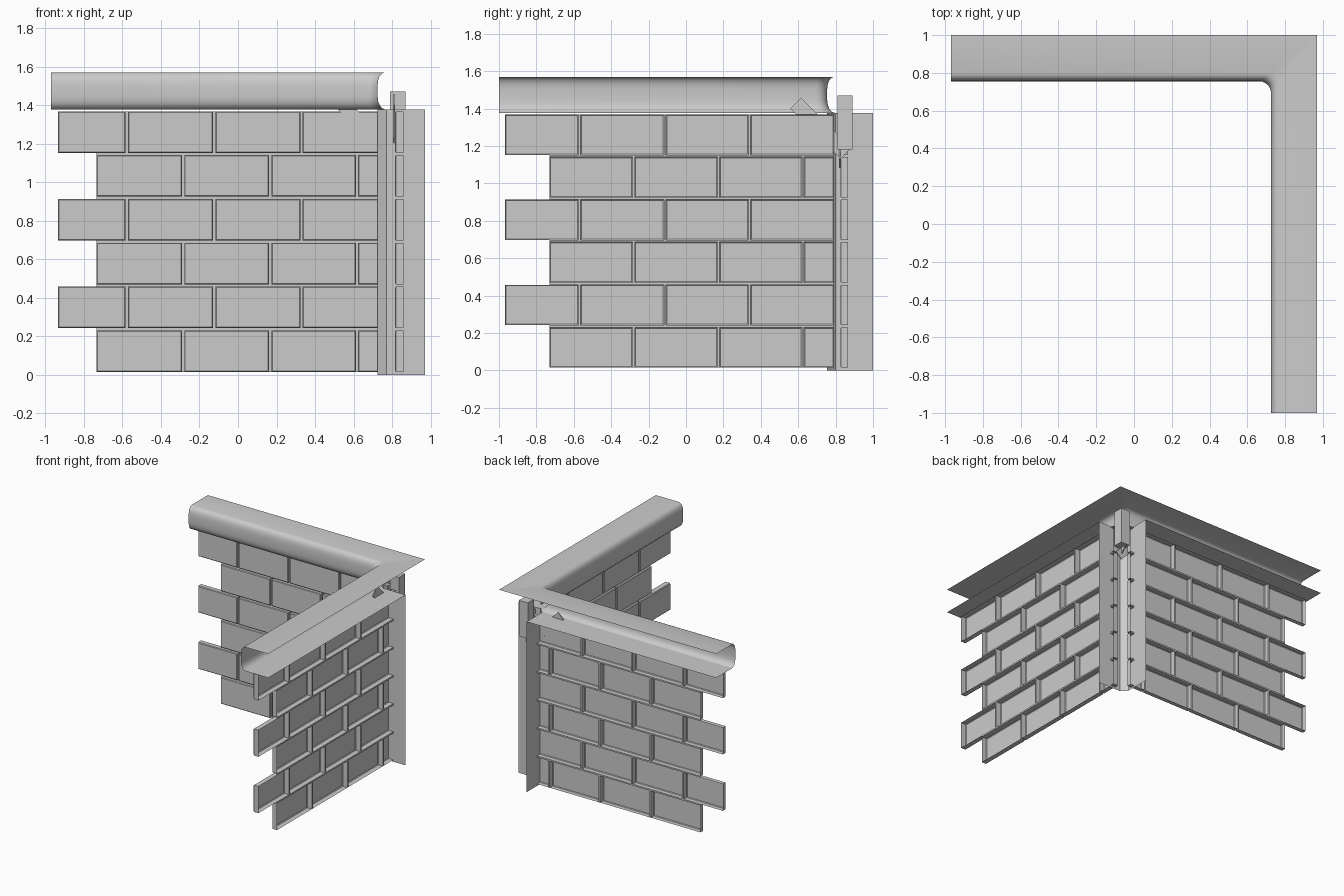
import bpy, math
from mathutils import Vector

if "Cube" in bpy.data.objects:
    bpy.data.objects.remove(bpy.data.objects["Cube"])


def mesh(name, verts, faces, smooth=False):
    me = bpy.data.meshes.new(name)
    me.from_pydata([tuple(v) for v in verts], [], faces)
    me.validate()
    ob = bpy.data.objects.new(name, me)
    bpy.context.collection.objects.link(ob)
    if smooth:
        bpy.context.view_layer.objects.active = ob
        ob.select_set(True)
        bpy.ops.object.shade_smooth_by_angle(angle=math.radians(40))
        ob.select_set(False)
    return ob


def box(name, size, loc, rot=(0, 0, 0)):
    bpy.ops.mesh.primitive_cube_add(size=1, location=loc, rotation=rot)
    ob = bpy.context.object
    ob.name = name
    ob.scale = size
    return ob


# Wall coordinates: (along, depth, height) -> world
def back_pos(a, d, z):
    return (a, d, z)


def side_pos(a, d, z):
    return (d, a, z)


PITCH, GAP, Z0 = 0.2275, 0.012, 0.015


def wall(name, pos, face, back, even, odd):
    V, F = [], []

    def quad(pts):
        F.append(tuple(range(len(V), len(V) + 4)))
        V.extend(pos(*p) for p in pts)

    def ring(a0, a1, z0, z1, d):
        return [(a0, d, z0), (a1, d, z0), (a1, d, z1), (a0, d, z1)]

    for row in range(6):
        cuts = odd if row % 2 else even
        z0 = Z0 + row * PITCH
        z1 = z0 + PITCH - GAP
        for i in range(len(cuts) - 1):
            a0 = cuts[i] + (GAP / 2 if i else 0)
            a1 = cuts[i + 1] - (GAP / 2 if i < len(cuts) - 2 else 0)
            b = 0.005
            # open-backed brick shell with eased front edges
            rings = [ring(a0 + b, a1 - b, z0 + b, z1 - b, face),
                     ring(a0, a1, z0, z1, face + b),
                     ring(a0, a1, z0, z1, back)]
            quad(rings[0])
            for r, s in zip(rings, rings[1:]):
                for k in range(4):
                    m = (k + 1) % 4
                    quad([r[k], s[k], s[m], r[m]])
            # vertical mortar at the back of the joint
            if i:
                quad(ring(a0 - GAP, a0, z0, z1, back))
        # horizontal mortar
        if row < 5:
            quad(ring(even[0], even[-1], z1, z1 + GAP, back))
    return mesh(name, V, F)


wall("back_wall_bricks", back_pos, 0.825, 0.865,
     [-0.735, -0.285, 0.168, 0.618, 0.76],
     [-0.935, -0.578, -0.123, 0.33, 0.76])
wall("side_wall_bricks", side_pos, 0.815, 0.86,
     [-0.73, -0.28, 0.174, 0.626, 0.79],
     [-0.968, -0.57, -0.112, 0.34, 0.79])

# Corner post: folded sheet with a chamfered inner corner
prof = [(0.97, 0.755), (0.77, 0.755), (0.725, 0.80), (0.725, 1.0)]
mesh("corner_post", [(x, y, z) for z in (0, 1.377) for x, y in prof],
     [(i, i + 1, i + 5, i + 4) for i in range(3)])

# Rounded coping swept round the inside corner: (distance from outer edge, height)
cap = [(0, 1.57), (0.205, 1.57), (0.222, 1.565), (0.235, 1.55), (0.242, 1.53),
       (0.245, 1.505), (0.245, 1.445), (0.242, 1.42), (0.235, 1.40),
       (0.222, 1.384), (0.205, 1.377)]
STEPS = 6
V, F = [], []
for d, z in cap:
    r = max(0.0005, 0.06 * d / 0.245)
    x, y = 0.97 - d, 1 - d
    V.append((-0.97, y, z))
    for k in range(STEPS + 1):
        t = math.radians(90 * (1 - k / STEPS))
        V.append((x - r + r * math.cos(t), y - r + r * math.sin(t), z))
    V.append((x, -1, z))
n = STEPS + 3
for j in range(len(cap) - 1):
    for i in range(n - 1):
        F.append((j * n + i, j * n + i + 1, (j + 1) * n + i + 1, (j + 1) * n + i))
mesh("coping", V, F, True)

# Coping undersides, stopping at the post
zb = 1.377
mesh("coping_underside",
     [(-0.97, 0.795, zb), (0.725, 0.795, zb), (0.725, 1, zb), (-0.97, 1, zb),
      (0.765, -1, zb), (0.97, -1, zb), (0.97, 0.755, zb), (0.765, 0.755, zb)],
     [(0, 1, 2, 3), (4, 5, 6, 7)])

# Corner bracket and two diagonal flat braces
box("corner_bracket", (0.08, 0.08, 0.29), (0.83, 0.85, 1.325))
q = math.radians(45)
box("back_brace", (0.42, 0.008, 0.07), (0.69, 0.822, 1.255), (0, q, 0))
box("side_brace", (0.008, 0.38, 0.08), (0.812, 0.72, 1.295), (-q, 0, 0))
